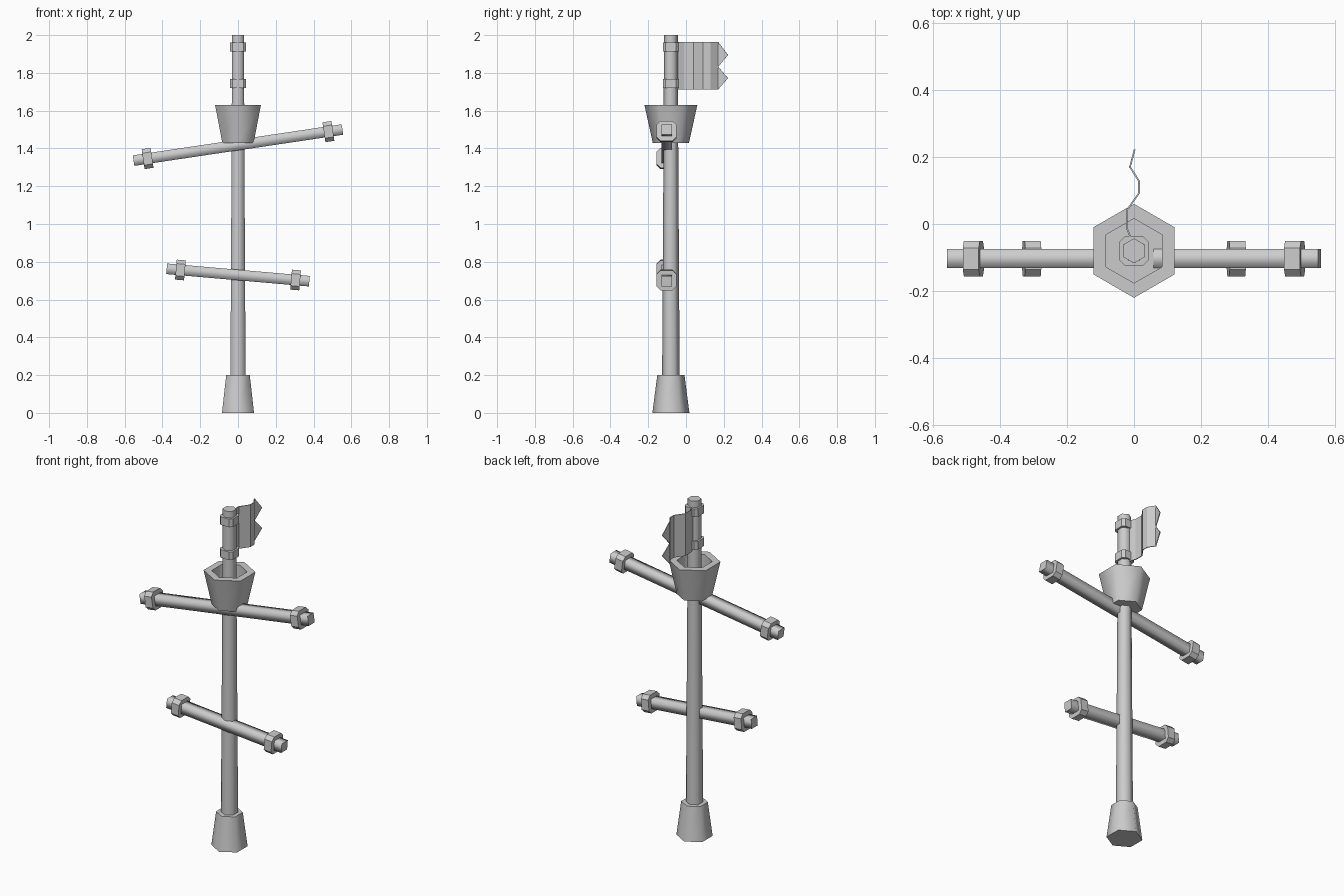
import bpy, bmesh, math
from mathutils import Matrix

if "Cube" in bpy.data.objects:
    bpy.data.objects.remove(bpy.data.objects["Cube"])

grey = bpy.data.materials.new("plain grey")
grey.diffuse_color = (0.6, 0.6, 0.6, 1)
grey.use_nodes = True
grey.node_tree.nodes["Principled BSDF"].inputs["Base Color"].default_value = grey.diffuse_color
MAST_Y, YARD_Y = -0.08, -0.103


def hexagon(r):
    return [(r * math.cos(math.radians(30 + 60 * i)), r * math.sin(math.radians(30 + 60 * i))) for i in range(6)]


def square(h):
    return [(h, h), (-h, h), (-h, -h), (h, -h)]


def chamfered(h, c):
    k = h - c
    return [(h, k), (k, h), (-k, h), (-h, k), (-h, -k), (-k, -h), (k, -h), (h, -k)]


def finish(name, bm):
    bmesh.ops.recalc_face_normals(bm, faces=bm.faces)
    me = bpy.data.meshes.new(name)
    bm.to_mesh(me)
    bm.free()
    me.materials.append(grey)
    ob = bpy.data.objects.new(name, me)
    bpy.context.collection.objects.link(ob)
    return ob


def loft(name, sections, frame, smooth=True):
    """Skin (profile, height) sections along local z and cap both ends."""
    bm = bmesh.new()
    loops = [[bm.verts.new(frame @ Matrix.Translation((x, y, z)).translation) for x, y in prof]
             for prof, z in sections]
    for (a, za), (b, zb) in zip(zip(loops, [s[1] for s in sections]),
                                zip(loops[1:], [s[1] for s in sections[1:]])):
        n = len(a)
        for i in range(n):
            f = bm.faces.new((a[i], a[(i + 1) % n], b[(i + 1) % n], b[i]))
            f.smooth = smooth and za != zb      # flat rims stay crisp
    bm.faces.new(loops[0][::-1])
    bm.faces.new(loops[-1])
    return finish(name, bm)


# Mast, foot and hollow lookout bucket
mast = Matrix.Translation((0, MAST_Y, 0))
loft("mast", [(hexagon(0.047), 0.1), (hexagon(0.039), 1.4), (hexagon(0.037), 2.0)], mast)
loft("mast_foot", [(hexagon(0.098), 0), (hexagon(0.072), 0.2)], mast)
loft("lookout_bucket", [(hexagon(0.096), 1.43), (hexagon(0.14), 1.63),
                        (hexagon(0.096), 1.63), (hexagon(0.096), 1.455)], mast)

# Bands holding the flag
for i, z in enumerate((1.743, 1.938)):
    prof = chamfered(0.043, 0.015)
    loft(f"flag_band_{i}", [(prof, z - 0.024), (prof, z + 0.024)], mast, smooth=False)

# Tilted yards with a band near each end
for name, z, slope, half, band in (("upper_yard", 1.418, 0.149, 0.559, 0.484),
                                   ("lower_yard", 0.73, -0.087, 0.379, 0.306)):
    frame = (Matrix.Translation((0, YARD_Y, z)) @ Matrix.Rotation(-math.atan(slope), 4, 'Y')
             @ Matrix.Rotation(math.pi / 2, 4, 'Y'))
    loft(name, [(square(0.028), -half), (square(0.028), half)], frame)
    for side in (-1, 1):
        prof = chamfered(0.053, 0.021)
        loft(f"{name}_band_{side}", [(prof, side * band - 0.024), (prof, side * band + 0.024)],
             frame, smooth=False)

# Wavy swallow-tailed flag
wave = [(-0.008, -0.05), (-0.013, -0.033), (-0.022, -0.01), (-0.022, 0.04),
        (0.015, 0.092), (0.015, 0.128), (-0.012, 0.17)]
rows = [1.963, 1.894, 1.832, 1.772, 1.712]
bm = bmesh.new()
grid = [[bm.verts.new((x, y, z)) for z in rows] for x, y in wave]
for a, b in zip(grid, grid[1:]):
    for r in range(4):
        bm.faces.new((a[r], b[r], b[r + 1], a[r + 1]))
end = grid[-1]
for r in (1, 3):
    tip = bm.verts.new((0.002, 0.222, rows[r]))
    bm.faces.new((end[r - 1], tip, end[r]))
    bm.faces.new((end[r], tip, end[r + 1]))
flag = finish("flag", bm)
mod = flag.modifiers.new("thickness", 'SOLIDIFY')
mod.thickness = 0.005
mod.offset = 0
